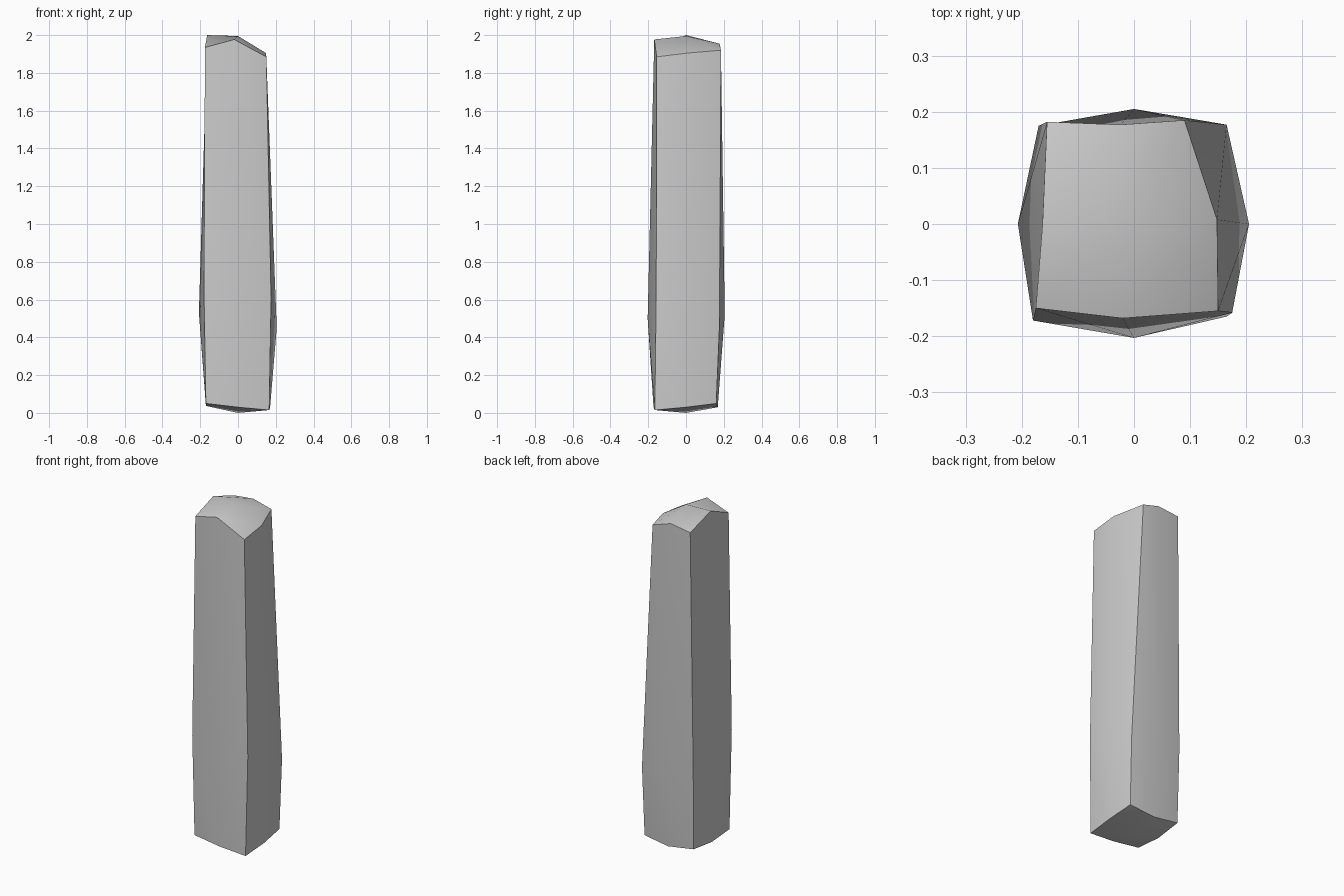
import bpy
import bmesh
from mathutils import Vector

if "Cube" in bpy.data.objects:
    bpy.data.objects.remove(bpy.data.objects["Cube"])

# Rough stone pillar: a once-subdivided block with each ring pulled out of true.
# Each ring runs front-left, front, front-right, right, back-right, back, back-left, left.
DIRS = [(-1, -1), (0, -1), (1, -1), (1, 0), (1, 1), (0, 1), (-1, 1), (-1, 0)]
RINGS = {
    -1: [(-.17, -.165, .05), (0, -.172, .03), (.165, -.165, .015), (.17, 0, .03),
         (.16, .16, .05), (0, .168, .03), (-.165, .165, .055), (-.17, 0, .037)],
    0: [(-.18, -.172, .64), (0, -.203, .5), (.175, -.158, .6), (.205, 0, .45),
        (.165, .177, .46), (0, .205, .52), (-.17, .175, .5), (-.207, 0, .53)],
    1: [(-.175, -.15, 1.935), (-.02, -.168, 1.977), (.15, -.155, 1.885), (.148, .008, 1.905),
        (.09, .185, 1.92), (-.024, .177, 1.955), (-.155, .182, 1.938), (-.163, 0, 2.0)],
}
place = {(dx, dy, level): p for level, ring in RINGS.items()
         for (dx, dy), p in zip(DIRS, ring)}
place[(0, 0, 1)] = (0, 0, 1.995)    # crown
place[(0, 0, -1)] = (0, 0, 0)       # foot

bm = bmesh.new()
bmesh.ops.create_cube(bm, size=2)
bmesh.ops.subdivide_edges(bm, edges=bm.edges[:], cuts=1, use_grid_fill=True)
for v in bm.verts:
    v.co = Vector(place[tuple(round(c) for c in v.co)])
bmesh.ops.recalc_face_normals(bm, faces=bm.faces[:])

mesh = bpy.data.meshes.new("stone_pillar")
bm.to_mesh(mesh)
bm.free()
pillar = bpy.data.objects.new("stone_pillar", mesh)
bpy.context.collection.objects.link(pillar)

# Soft faces, crisp block edges
bpy.context.view_layer.objects.active = pillar
pillar.select_set(True)
bpy.ops.object.shade_smooth_by_angle(angle=0.7)
